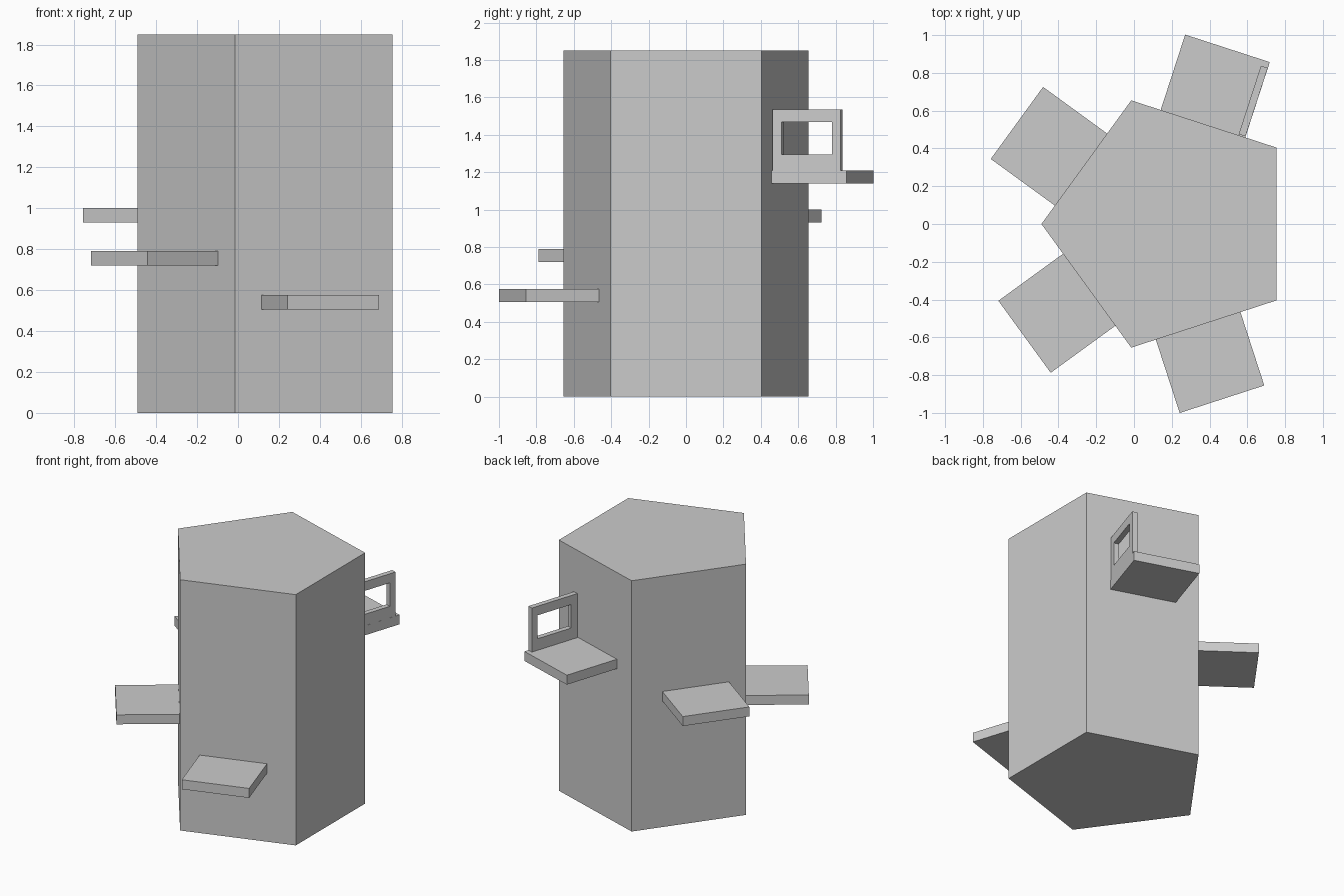
import bpy
import bmesh
from math import cos, sin, pi, radians
from mathutils import Vector

default_cube = bpy.data.objects.get("Cube")
if default_cube:
    bpy.data.objects.remove(default_cube, do_unlink=True)

CENTRE_X = 0.198
RADIUS = 0.688
HEIGHT = 1.85
LEDGE_WIDTH, LEDGE_THICK = 0.471, 0.07


def extruded(name, points, faces, direction, angle=0.0):
    """Extrude flat faces along a direction, then turn about the tower axis."""
    bm = bmesh.new()
    verts = [bm.verts.new(p) for p in points]
    flat = [bm.faces.new([verts[i] for i in f]) for f in faces]
    result = bmesh.ops.extrude_face_region(bm, geom=flat, use_keep_orig=True)
    moved = [v for v in result["geom"] if isinstance(v, bmesh.types.BMVert)]
    bmesh.ops.translate(bm, verts=moved, vec=Vector(direction))
    bmesh.ops.recalc_face_normals(bm, faces=bm.faces)
    mesh = bpy.data.meshes.new(name)
    bm.to_mesh(mesh)
    bm.free()
    obj = bpy.data.objects.new(name, mesh)
    obj.location.x = CENTRE_X
    obj.rotation_euler.z = radians(angle)
    bpy.context.collection.objects.link(obj)
    return obj


def rectangle(u0, u1, v0, v1):
    return [(u0, v0), (u1, v0), (u1, v1), (u0, v1)]


# Five-sided tower with one corner pointing to -x
corners = [(RADIUS * cos(pi + i * 2 * pi / 5), RADIUS * sin(pi + i * 2 * pi / 5), 0)
           for i in range(5)]
extruded("tower", corners, [range(5)], (0, 0, HEIGHT))

# One ledge per side wall: name, facing angle, sideways shift, outer reach, bottom height
ledges = [
    ("ledge_back_left", 72, 0.005, 0.976, 1.14),
    ("ledge_back_right", 144, 0.048, 0.976, 0.93),
    ("ledge_front_right", 216, 0.026, 0.98, 0.72),
    ("ledge_front_left", 288, -0.032, 0.965, 0.505),
]
for name, angle, shift, reach, z in ledges:
    outline = rectangle(0.55, reach, shift - LEDGE_WIDTH / 2, shift + LEDGE_WIDTH / 2)
    extruded(name, [(u, v, z) for u, v in outline], [range(4)],
             (0, 0, LEDGE_THICK), angle)

# Upright window frame on the edge of the highest ledge
outer = rectangle(0.562, 0.943, 1.2, 1.535)
inner = rectangle(0.613, 0.895, 1.295, 1.468)
ring = [(u, -0.23, z) for u, z in outer + inner]
ring_faces = [(i, (i + 1) % 4, 4 + (i + 1) % 4, 4 + i) for i in range(4)]
extruded("window_frame", ring, ring_faces, (0, 0.038, 0), 72)
